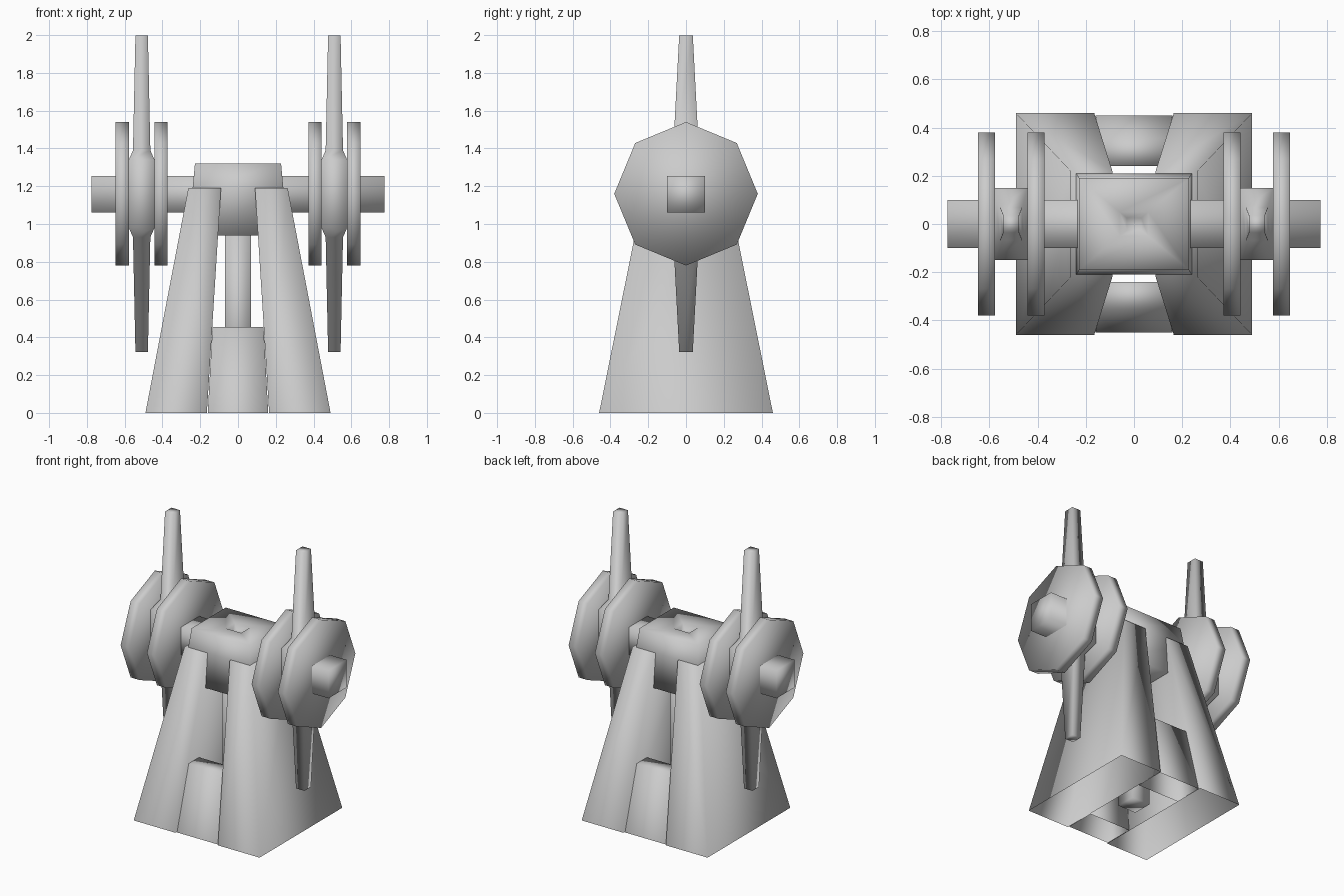
import bpy, bmesh, math

cube = bpy.data.objects.get("Cube")
if cube:
    bpy.data.objects.remove(cube)

grey = bpy.data.materials.new("light_grey")
grey.use_nodes = True
colour = (0.6, 0.6, 0.6, 1)
grey.diffuse_color = colour
grey.node_tree.nodes["Principled BSDF"].inputs["Base Color"].default_value = colour


def finish(name, bm):
    bmesh.ops.recalc_face_normals(bm, faces=bm.faces)
    mesh = bpy.data.meshes.new(name)
    bm.to_mesh(mesh)
    bm.free()
    mesh.materials.append(grey)
    for poly in mesh.polygons:
        poly.use_smooth = True
    obj = bpy.data.objects.new(name, mesh)
    bpy.context.collection.objects.link(obj)
    return obj


def loft(rings, closed_bottom=True):
    """Skin a stack of vertex rings and cap the ends."""
    bm = bmesh.new()
    loops = [[bm.verts.new(p) for p in ring] for ring in rings]
    for low, high in zip(loops, loops[1:]):
        n = len(low)
        for i in range(n):
            j = (i + 1) % n
            bm.faces.new((low[i], low[j], high[j], high[i]))
    bm.faces.new(loops[-1])
    if closed_bottom:
        bm.faces.new(loops[0][::-1])
    return bm


def rect(z, x0, x1, y0, y1):
    return [(x0, y0, z), (x1, y0, z), (x1, y1, z), (x0, y1, z)]


def centred(z, hx, hy, cx=0):
    return rect(z, cx - hx, cx + hx, -hy, hy)


AXLE_Z = 1.16

# Central post and the head block with a shallow dimple on top
finish("post", loft([centred(0.02, 0.07, 0.07), centred(1.0, 0.07, 0.07)]))
finish("head", loft([centred(0.94, 0.24, 0.21), centred(1.19, 0.24, 0.21),
                     centred(1.32, 0.228, 0.19), centred(1.31, 0.06, 0.05),
                     centred(1.28, 0.03, 0.025)]))

# Square axle through the head
finish("axle", loft([centred(AXLE_Z - 0.1, 0.775, 0.1),
                     centred(AXLE_Z + 0.095, 0.775, 0.1)]))

# Base blocks, front and back, open underneath
for s, side in ((-1, "front"), (1, "back")):
    finish(side + "_base_block", loft([
        rect(0, -0.16, 0.16, s * 0.24, s * 0.45),
        rect(0.455, -0.135, 0.135, s * 0.24, s * 0.355)], False))

for s, side in ((1, "left"), (-1, "right")):
    # Tapered side frame, open underneath
    finish(side + "_frame", loft([
        rect(0, s * 0.165, s * 0.49, -0.46, 0.46),
        rect(1.19, s * 0.09, s * 0.263, -0.22, 0.22)], False))

    # Pair of eight-sided discs
    for label, x0, x1 in (("inner", 0.372, 0.443), ("outer", 0.577, 0.648)):
        rings = [[(s * x, 0.38 * math.sin(a * math.pi / 4),
                   AXLE_Z + 0.38 * math.cos(a * math.pi / 4)) for a in range(8)]
                 for x in (x0, x1)]
        finish(side + "_" + label + "_disc", loft(rings))

    # Double-ended blade with a thick hub
    half = [(0.18, 0.068, 0.15), (0.23, 0.046, 0.068), (0.838, 0.033, 0.036)]
    levels = [(-z, hx, hy) for z, hx, hy in reversed(half)] + half
    finish(side + "_blade", loft([centred(AXLE_Z + z, hx, hy, s * 0.51)
                                  for z, hx, hy in levels]))
